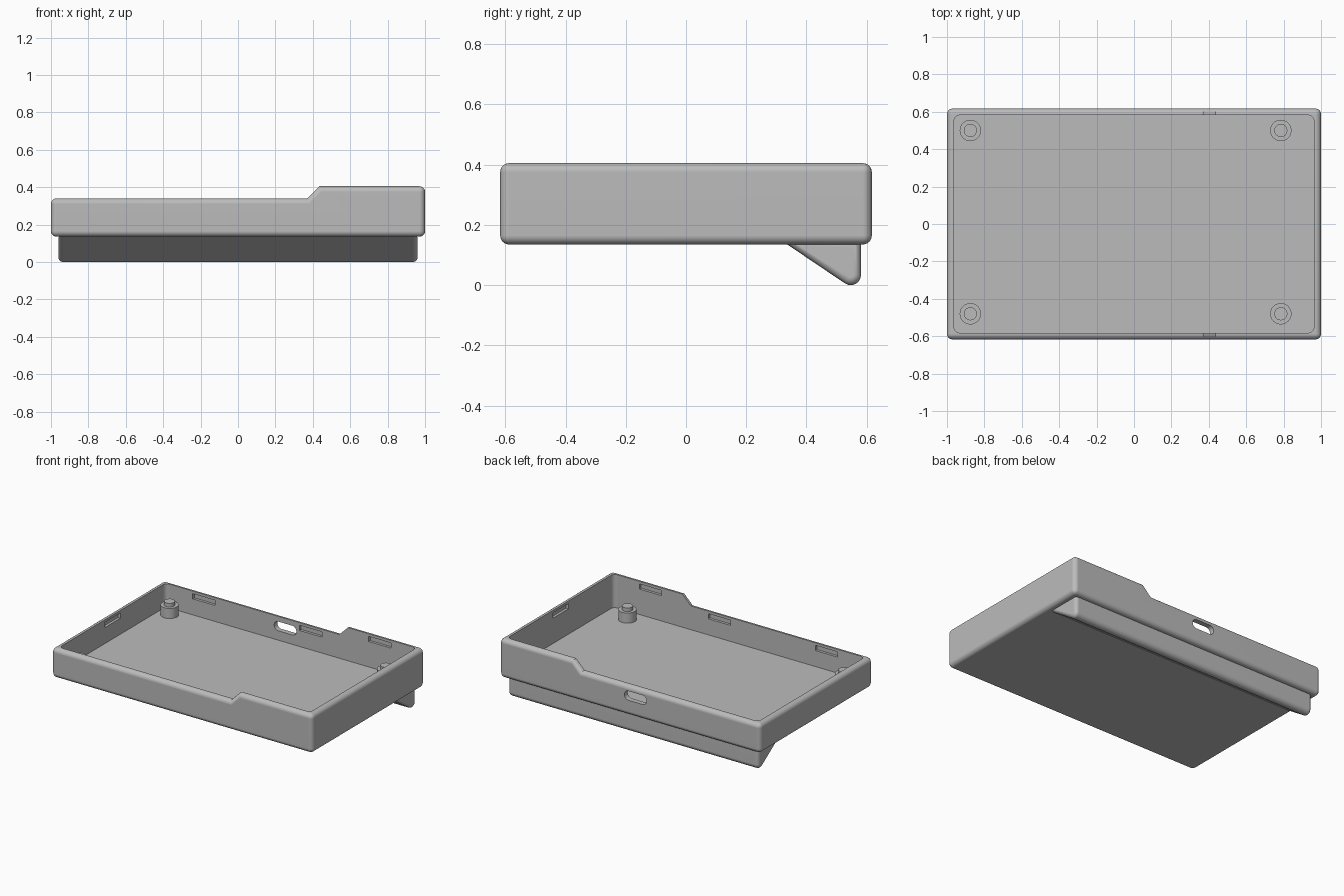
import bpy, bmesh
from math import cos, sin, pi, radians

cube = bpy.data.objects.get("Cube")
if cube:
    bpy.data.objects.remove(cube, do_unlink=True)

grey = bpy.data.materials.new("light grey plastic")
grey.use_nodes = True
colour = (0.5, 0.5, 0.5, 1)
grey.diffuse_color = colour
grey.node_tree.nodes["Principled BSDF"].inputs["Base Color"].default_value = colour

RIM, HIGH_RIM, BASE, FLOOR = 0.34, 0.405, 0.135, 0.175
HALF_Y, IN_X, IN_Y = 0.617, 0.962, 0.582


def arc(cx, cy, r, start, end, n=8):
    angles = [radians(start + (end - start) * i / n) for i in range(n + 1)]
    return [(cx + r * cos(a), cy + r * sin(a)) for a in angles]


def rounded_rect(cx, cy, half_w, half_h, r):
    w, h = half_w - r, half_h - r
    corners = [(w, h), (-w, h), (-w, -h), (w, -h)]
    return [p for i, (x, y) in enumerate(corners)
            for p in arc(cx + x, cy + y, r, 90 * i, 90 * i + 90, 6)]


def prism(name, outline, axis, lo, hi, bevel=0, pick=None):
    """Extrude a 2D outline along an axis, optionally rounding picked edges."""
    place = {"X": lambda a, b, t: (t, a, b),
             "Y": lambda a, b, t: (a, t, b),
             "Z": lambda a, b, t: (a, b, t)}[axis]
    bm = bmesh.new()
    rings = [[bm.verts.new(place(a, b, t)) for a, b in outline] for t in (lo, hi)]
    for ring in rings:
        bm.faces.new(ring)
    n = len(outline)
    for i in range(n):
        j = (i + 1) % n
        bm.faces.new((rings[0][i], rings[0][j], rings[1][j], rings[1][i]))
    bmesh.ops.recalc_face_normals(bm, faces=bm.faces[:])
    if bevel:
        bmesh.ops.bevel(bm, geom=[e for e in bm.edges if pick(e)], offset=bevel,
                        segments=6, profile=0.5, affect='EDGES', clamp_overlap=True)
    mesh = bpy.data.meshes.new(name)
    bm.to_mesh(mesh)
    bm.free()
    obj = bpy.data.objects.new(name, mesh)
    bpy.context.collection.objects.link(obj)
    mesh.materials.append(grey)
    return obj


def activate(obj):
    bpy.ops.object.select_all(action='DESELECT')
    obj.select_set(True)
    bpy.context.view_layer.objects.active = obj


def cut(obj, cutter):
    cutter.hide_render = True
    mod = obj.modifiers.new("cut", 'BOOLEAN')
    mod.operation, mod.solver, mod.object = 'DIFFERENCE', 'EXACT', cutter
    activate(obj)
    bpy.ops.object.modifier_apply(modifier=mod.name)
    bpy.data.objects.remove(cutter, do_unlink=True)


def finish(obj):
    activate(obj)
    bpy.ops.object.shade_smooth_by_angle(angle=radians(30))
    mod = obj.modifiers.new("even shading", 'WEIGHTED_NORMAL')
    mod.keep_sharp = True


# Tray body with a stepped rim and rounded outer edges
def outer_edge(e):
    a, b = (v.co for v in e.verts)
    return abs(a.y - b.y) < 0.01 or abs(a.x) > 0.9


side = [(-1, BASE), (1, BASE), (1, HIGH_RIM), (0.435, HIGH_RIM), (0.37, RIM), (-1, RIM)]
tray = prism("tray", side, "Y", -HALF_Y, HALF_Y, 0.03, outer_edge)

# Hollow interior
cut(tray, prism("cavity_cutter", rounded_rect(0, 0, IN_X, IN_Y, 0.03), "Z", FLOOR, 1))

# Shallow catch pockets in the inner walls
DEPTH, LONG, TALL, DROP = 0.018, 0.085, 0.018, 0.036
pockets = [(x, s * IN_Y, LONG, DEPTH) for x in (-0.67, 0.15, 0.68) for s in (-1, 1)]
pockets += [(s * IN_X, 0, DEPTH, LONG) for s in (-1, 1)]
for x, y, hx, hy in pockets:
    z = (HIGH_RIM if x > 0.4 else RIM) - DROP
    box = [(x - hx, y - hy), (x + hx, y - hy), (x + hx, y + hy), (x - hx, y + hy)]
    cut(tray, prism("pocket_cutter", box, "Z", z - TALL, z + TALL))

# Rounded port opening in the back wall
cut(tray, prism("port_cutter", rounded_rect(-0.045, 0.272, 0.085, 0.032, 0.031),
                "Y", 0.5, 0.7))
finish(tray)

# Stepped mounting posts
for x, col in ((-0.875, "right"), (0.785, "left")):
    for y, row in ((-0.48, "front"), (0.5, "back")):
        for part, r, lo, hi in (("post", 0.057, FLOOR - 0.01, 0.245),
                                ("post_pin", 0.035, 0.24, 0.27)):
            ring = arc(x, y, r, 0, 360, 32)[:-1]
            finish(prism(f"{row}_{col}_{part}", ring, "Z", lo, hi))

# Wedge-shaped tilting foot along the back
tip = arc(0.547, 0.034, 0.034, -124, 0, 8)
wedge = tip + [(0.581, BASE + 0.015), (0.314, BASE + 0.015)]
foot = prism("tilt_foot", wedge, "X", -0.96, 0.96, 0.025,
             lambda e: abs(e.verts[0].co.x - e.verts[1].co.x) < 0.01)
finish(foot)
